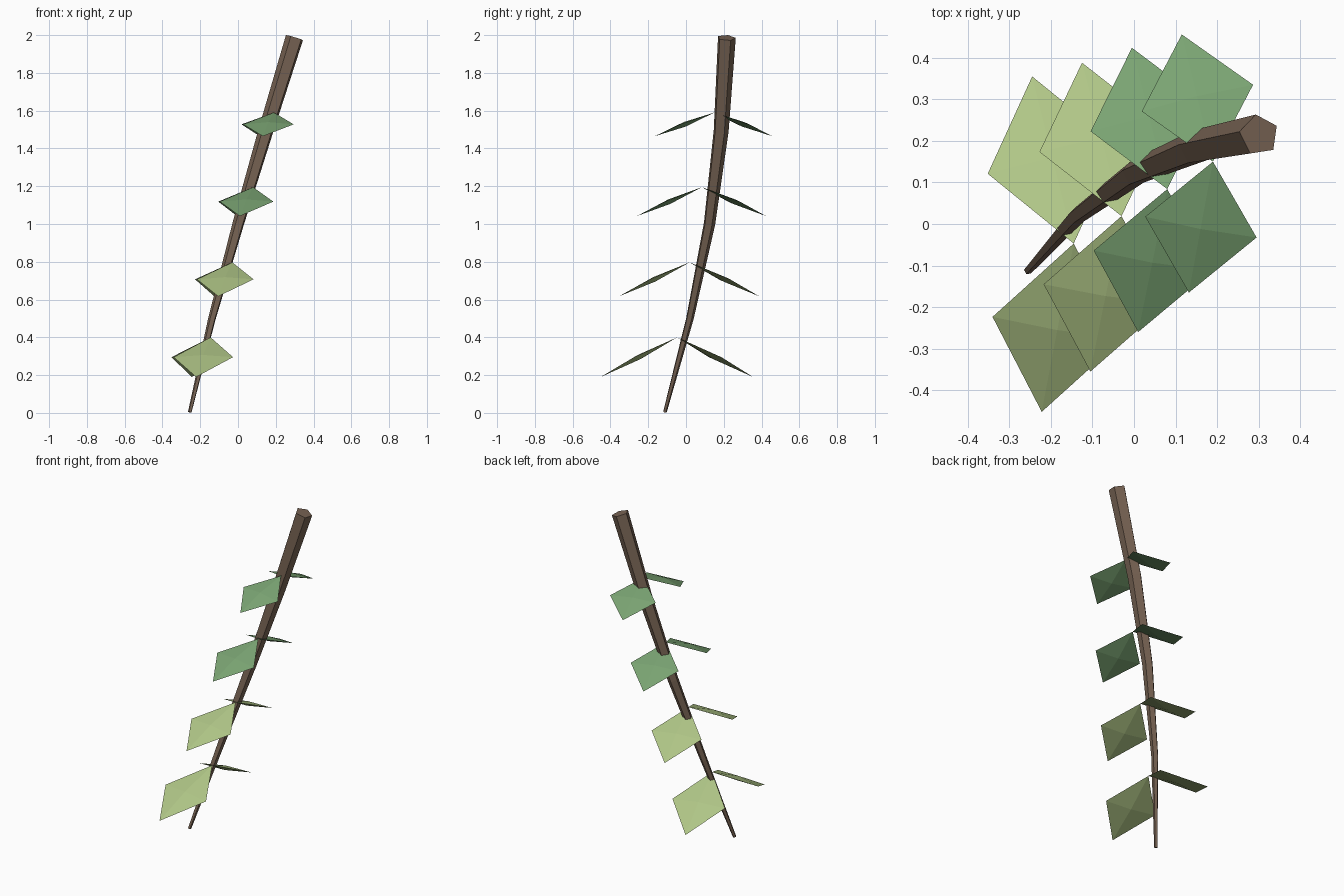
import bpy, bmesh, math
from mathutils import Vector

if "Cube" in bpy.data.objects:
    bpy.data.objects.remove(bpy.data.objects["Cube"])


def material(name, rgb):
    m = bpy.data.materials.new(name)
    m.diffuse_color = (*rgb, 1)
    m.use_nodes = True
    m.node_tree.nodes["Principled BSDF"].inputs["Base Color"].default_value = m.diffuse_color
    return m


BARK = material("brown_bark", (0.185, 0.125, 0.087))
GREEN = material("leaf_green", (0.195, 0.37, 0.17))
LIME = material("young_leaf_lime", (0.43, 0.56, 0.24))


def finish(bm, name, mat):
    bmesh.ops.recalc_face_normals(bm, faces=bm.faces)
    me = bpy.data.meshes.new(name)
    bm.to_mesh(me)
    bm.free()
    me.materials.append(mat)
    ob = bpy.data.objects.new(name, me)
    bpy.context.collection.objects.link(ob)
    return ob


# Stem: five-sided tube that tapers downward along a gentle bend
path = [Vector(p) for p in ((-0.255, -0.112, 0.004), (-0.137, 0.020, 0.5),
                            (0.002, 0.123, 1.0), (0.148, 0.184, 1.49),
                            (0.301, 0.214, 1.986))]
radii = (0.010, 0.021, 0.032, 0.042, 0.050)
bm = bmesh.new()
rings = []
for i, (p, r) in enumerate(zip(path, radii)):
    t = path[min(i + 1, 4)] - path[max(i - 1, 0)]
    turn = Vector((0, 0, 1)).rotation_difference(t)
    ring = []
    for k in range(5):
        a = math.radians(27 + 72 * k)
        ring.append(bm.verts.new(p + turn @ Vector((r * math.cos(a), r * math.sin(a), 0))))
    rings.append(ring)
for lo, hi in zip(rings, rings[1:]):
    for k in range(5):
        n = (k + 1) % 5
        bm.faces.new((lo[k], lo[n], hi[n], hi[k]))
bm.faces.new(rings[0])
bm.faces.new(rings[-1])
finish(bm, "stem", BARK)


# Leaf: thin diamond, slightly thicker in the middle on both faces
def leaf(name, base, tip, side, mat, half=0.013):
    base, tip = Vector(base), Vector(tip)
    c = (base + tip) / 2
    s = Vector(side)
    normal = s.cross(tip - base).normalized() * half
    bm = bmesh.new()
    rim = [bm.verts.new(v) for v in (base, c + s, tip, c - s)]
    for n in (normal, -normal):
        mid = bm.verts.new(c + n)
        for k in range(4):
            bm.faces.new((rim[k], rim[(k + 1) % 4], mid))
    finish(bm, name, mat)


# Leaf pairs: node, front tip, back tip, half-width vectors, colour
pairs = (
    ((-0.145, -0.047, 0.400), (-0.222, -0.452, 0.19), (-0.245, 0.355, 0.19), 0.157, 0.026, LIME),
    ((-0.030, 0.019, 0.797), (-0.105, -0.355, 0.617), (-0.125, 0.388, 0.617), 0.150, 0.023, LIME),
    ((0.080, 0.084, 1.195), (0.010, -0.260, 1.042), (-0.005, 0.424, 1.042), 0.142, 0.024, GREEN),
    ((0.190, 0.150, 1.590), (0.132, -0.165, 1.465), (0.115, 0.456, 1.465), 0.134, 0.025, GREEN),
)
for i, (node, front, back, sx, sy, mat) in enumerate(pairs, 1):
    leaf(f"front_leaf_{i}", node, front, (sx, -sy, 0), mat)
    leaf(f"back_leaf_{i}", node, back, (sx, sy + 0.007, 0), mat)
